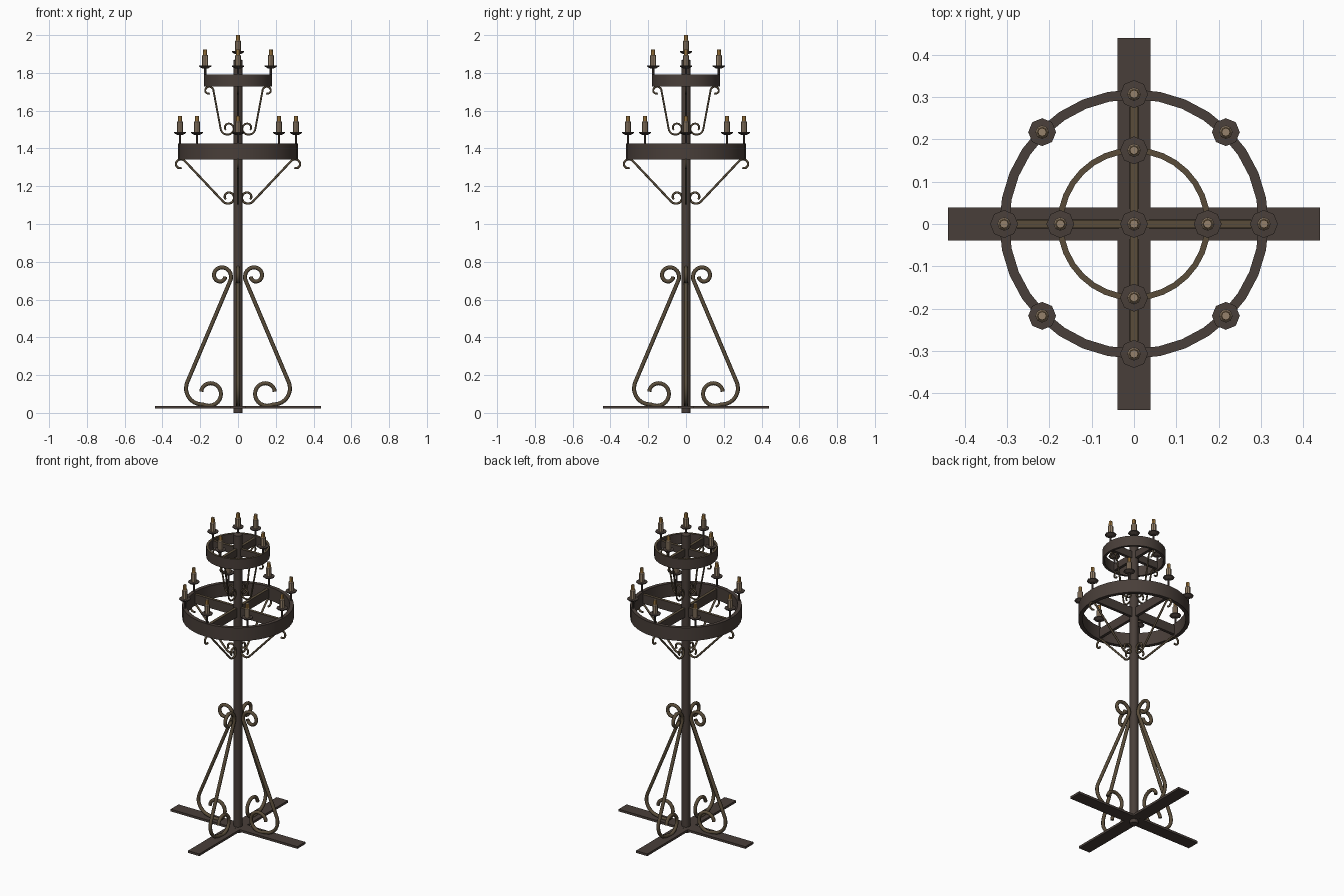
import bpy, bmesh, math
from mathutils import Matrix, Vector

if "Cube" in bpy.data.objects:
    bpy.data.objects.remove(bpy.data.objects["Cube"])

def mat(name, c):
    m = bpy.data.materials.new(name)
    m.diffuse_color = (*c, 1)
    m.use_nodes = True
    m.node_tree.nodes["Principled BSDF"].inputs["Base Color"].default_value = m.diffuse_color
    return m

IRON = mat("dark iron", (0.066, 0.049, 0.041))
BRONZE = mat("worn bronze", (0.10, 0.073, 0.042))
WAX = mat("candle wax", (0.30, 0.22, 0.145))
FLAME = mat("amber flame", (0.47, 0.25, 0.065))

def finish(name, bm, mats, rule=None, smooth=False):
    bmesh.ops.recalc_face_normals(bm, faces=bm.faces)
    bm.normal_update()
    if rule:
        for f in bm.faces:
            f.material_index = rule(f)
    me = bpy.data.meshes.new(name)
    bm.to_mesh(me)
    bm.free()
    for m in mats:
        me.materials.append(m)
    ob = bpy.data.objects.new(name, me)
    bpy.context.collection.objects.link(ob)
    if smooth:
        bpy.ops.object.select_all(action='DESELECT')
        ob.select_set(True)
        bpy.context.view_layer.objects.active = ob
        bpy.ops.object.shade_smooth_by_angle(angle=math.radians(50))
    return ob

def lathe(bm, pts, n, x=0, y=0, closed=False):
    """Revolve (radius, z) points about the vertical line through x, y."""
    rings = [[bm.verts.new((x + r * math.cos(2 * math.pi * i / n),
                            y + r * math.sin(2 * math.pi * i / n), z))
              for i in range(n)] for r, z in pts]
    pairs = list(zip(rings, rings[1:]))
    if closed:
        pairs.append((rings[-1], rings[0]))
    for a, b in pairs:
        for i in range(n):
            j = (i + 1) % n
            bm.faces.new((a[i], a[j], b[j], b[i]))
    if not closed:
        bm.faces.new(rings[0])
        bm.faces.new(rings[-1])

def box(bm, size, z):
    bmesh.ops.create_cube(bm, size=1, matrix=Matrix.Translation((0, 0, z)) @ Matrix.Diagonal((*size, 1)))

def arc(cx, cz, r0, r1, a0, a1, n=20):
    out = []
    for i in range(n + 1):
        t = i / n
        a, r = math.radians(a0 + (a1 - a0) * t), r0 + (r1 - r0) * t
        out.append((cx + r * math.cos(a), cz + r * math.sin(a)))
    return out

def scrolls(name, path, radius):
    """Four bent rods around the pole, following (radius, z) points."""
    cu = bpy.data.curves.new(name, 'CURVE')
    cu.dimensions = '3D'
    cu.bevel_depth, cu.bevel_resolution, cu.use_fill_caps = radius, 2, True
    for k in range(4):
        rot = Matrix.Rotation(k * math.pi / 2, 3, 'Z')
        sp = cu.splines.new('POLY')
        sp.points.add(len(path) - 1)
        for p, (r, z) in zip(sp.points, path):
            p.co = (*(rot @ Vector((r, 0, z))), 1)
    cu.materials.append(BRONZE)
    ob = bpy.data.objects.new(name, cu)
    bpy.context.collection.objects.link(ob)
    bpy.ops.object.select_all(action='DESELECT')
    ob.select_set(True)
    bpy.context.view_layer.objects.active = ob
    bpy.ops.object.convert(target='MESH')
    bpy.ops.object.shade_smooth_by_angle(angle=math.radians(50))

# Crossed foot bars
bm = bmesh.new()
box(bm, (0.88, 0.078, 0.014), 0.029)
box(bm, (0.078, 0.88, 0.0138), 0.029)
finish("foot_cross", bm, [IRON])

# Pole
bm = bmesh.new()
lathe(bm, [(0.025, 0), (0.025, 1.865), (0.012, 1.875)], 12)
finish("pole", bm, [IRON], smooth=True)

# Scrollwork on the foot and under each ring
scrolls("foot_scrolls",
        arc(0.15, 0.105, 0.045, 0.07, -350, -60) + arc(0.19, 0.13, 0.085, 0.085, -85, 25, 10)
        + arc(0.09, 0.725, 0.055, 0.022, 200, -170), 0.0105)
scrolls("lower_ring_scrolls",
        arc(0.305, 1.315, 0.018, 0.03, -110, 140, 14) + arc(0.05, 1.142, 0.037, 0.018, -40, -400), 0.006)
scrolls("upper_ring_scrolls",
        arc(0.155, 1.705, 0.014, 0.025, -110, 165, 14) + arc(0.052, 1.508, 0.04, 0.015, -15, -400), 0.005)

# Rings with crossed spokes
def ring(name, r_in, r_out, z0, z1, top_mats):
    bm = bmesh.new()
    lathe(bm, [(r_in, z0), (r_out, z0), (r_out, z1), (r_in, z1)], 32, closed=True)
    finish(name + "_ring", bm, top_mats, lambda f: int(f.normal.z > 0.9), True)
    bm = bmesh.new()
    h, zc = (z1 - z0) * 0.7, (z0 + z1) / 2
    box(bm, (2 * r_in + 0.01, 0.018, h), zc)
    box(bm, (0.018, 2 * r_in + 0.01, h - 0.001), zc)
    finish(name + "_spokes", bm, [IRON, BRONZE], lambda f: int(f.normal.z > 0.9))

ring("lower", 0.295, 0.318, 1.342, 1.425, [IRON, IRON])
ring("upper", 0.167, 0.181, 1.728, 1.792, [IRON, BRONZE])

# Candles: stem and drip dish, wax body, flame
def candles(name, spots):
    holder, wax, flame = bmesh.new(), bmesh.new(), bmesh.new()
    for x, y, base, z in spots:
        lathe(holder, [(0.006, base), (0.006, z - 0.014), (0.016, z - 0.012), (0.033, z - 0.002),
                       (0.033, z + 0.003), (0.018, z + 0.004)], 8, x, y)
        lathe(wax, [(0.016, z + 0.003), (0.016, z + 0.055), (0.012, z + 0.06)], 8, x, y)
        lathe(flame, [(0.011, z + 0.058), (0.010, z + 0.088)], 8, x, y)
    finish(name + "_holders", holder, [IRON])
    finish(name + "_wax", wax, [WAX])
    finish(name + "_flames", flame, [FLAME, WAX], lambda f: int(f.normal.z > 0.9))

def around(n, r, base, z):
    return [(r * math.cos(2 * math.pi * k / n), r * math.sin(2 * math.pi * k / n), base, z)
            for k in range(n)]

candles("lower_candle", around(8, 0.307, 1.42, 1.484))
candles("upper_candle", around(4, 0.174, 1.787, 1.836))
candles("top_candle", [(0, 0, 1.865, 1.912)])
